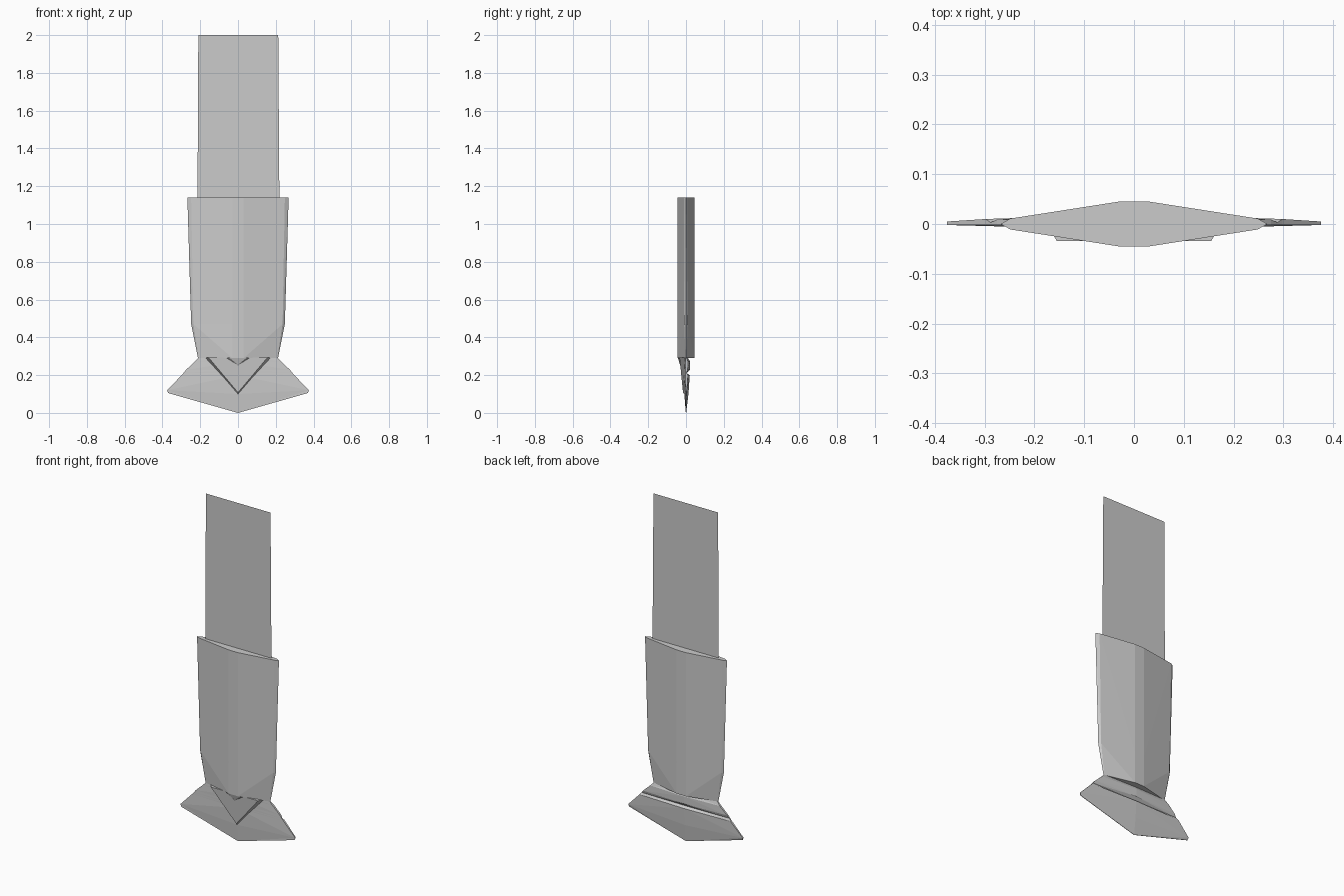
import bpy, bmesh

if "Cube" in bpy.data.objects:
    bpy.data.objects.remove(bpy.data.objects["Cube"])


def make_object(name, bm):
    bmesh.ops.recalc_face_normals(bm, faces=bm.faces[:])
    mesh = bpy.data.meshes.new(name)
    bm.to_mesh(mesh)
    bm.free()
    obj = bpy.data.objects.new(name, mesh)
    bpy.context.collection.objects.link(obj)
    return obj


def loft(name, rings):
    """Join closed rings of points into a capped faceted solid."""
    bm = bmesh.new()
    rows = [[bm.verts.new(p) for p in ring] for ring in rings]
    n = len(rows[0])
    sides = []
    for a, b in zip(rows, rows[1:]):
        for i in range(n):
            j = (i + 1) % n
            sides.append(bm.faces.new((a[i], a[j], b[j], b[i])))
    bm.faces.new(rows[0])
    bm.faces.new(rows[-1])
    bmesh.ops.triangulate(bm, faces=sides, quad_method='LONG_EDGE')
    return make_object(name, bm)


def full_ring(half):
    """Mirror a right-hand half section (front to back) across x = 0."""
    return half + [(-x, y, z) for x, y, z in reversed(half) if x > 0]


# Thin flat upper sheet
bm = bmesh.new()
bm.faces.new([bm.verts.new(p) for p in
              ((-0.215, 0, 1.0), (0.22, 0, 1.0), (0.213, 0, 2), (-0.21, 0, 2))])
make_object("upper_sheet", bm)

# Ridged sleeve: height, half width, edge half thickness, edge chamfer
sleeve = []
for z, w, edge, chamfer in ((0.29, 0.212, 0.002, 0.004),
                            (0.47, 0.248, 0.010, 0.012),
                            (1.14, 0.268, 0.011, 0.020)):
    sleeve.append(full_ring([(0.03, -0.045, z), (w - chamfer, -edge, z), (w, 0, z),
                             (w - chamfer, edge, z), (0.03, 0.045, z)]))
loft("sleeve", sleeve)

# Spade head with a grooved back:
# centre z, side z, half width, front y, back y, back y at the side
head = []
for zc, zs, w, front, back, side in (
        (0.00, 0.105, 0.370, -0.001, 0.001, 0.001),
        (0.10, 0.120, 0.375, -0.009, 0.013, 0.005),
        (0.20, 0.200, 0.298, -0.012, 0.020, 0.010),
        (0.21, 0.212, 0.288, -0.012, 0.004, 0.003),
        (0.228, 0.228, 0.275, -0.012, 0.020, 0.009),
        (0.272, 0.272, 0.228, -0.012, 0.021, 0.010),
        (0.292, 0.292, 0.208, -0.012, 0.010, 0.004)):
    head.append(full_ring([(0, front, zc), (w, -0.002, zs),
                           (w, side, zs), (0, back, zc)]))
loft("spade_head", head)


# Raised triangular plates on the front of the head
def triangle_plate(name, base, face):
    rings = []
    for w, top_y, tip_z, tip_y in (base, face):
        rings.append([(-w, top_y, 0.292), (0.0, tip_y, tip_z), (w, top_y, 0.292)])
    loft(name, rings)


triangle_plate("front_plate", (0.172, -0.005, 0.096, -0.006), (0.155, -0.034, 0.108, -0.016))
triangle_plate("front_notch", (0.070, -0.030, 0.240, -0.027), (0.045, -0.043, 0.255, -0.032))
